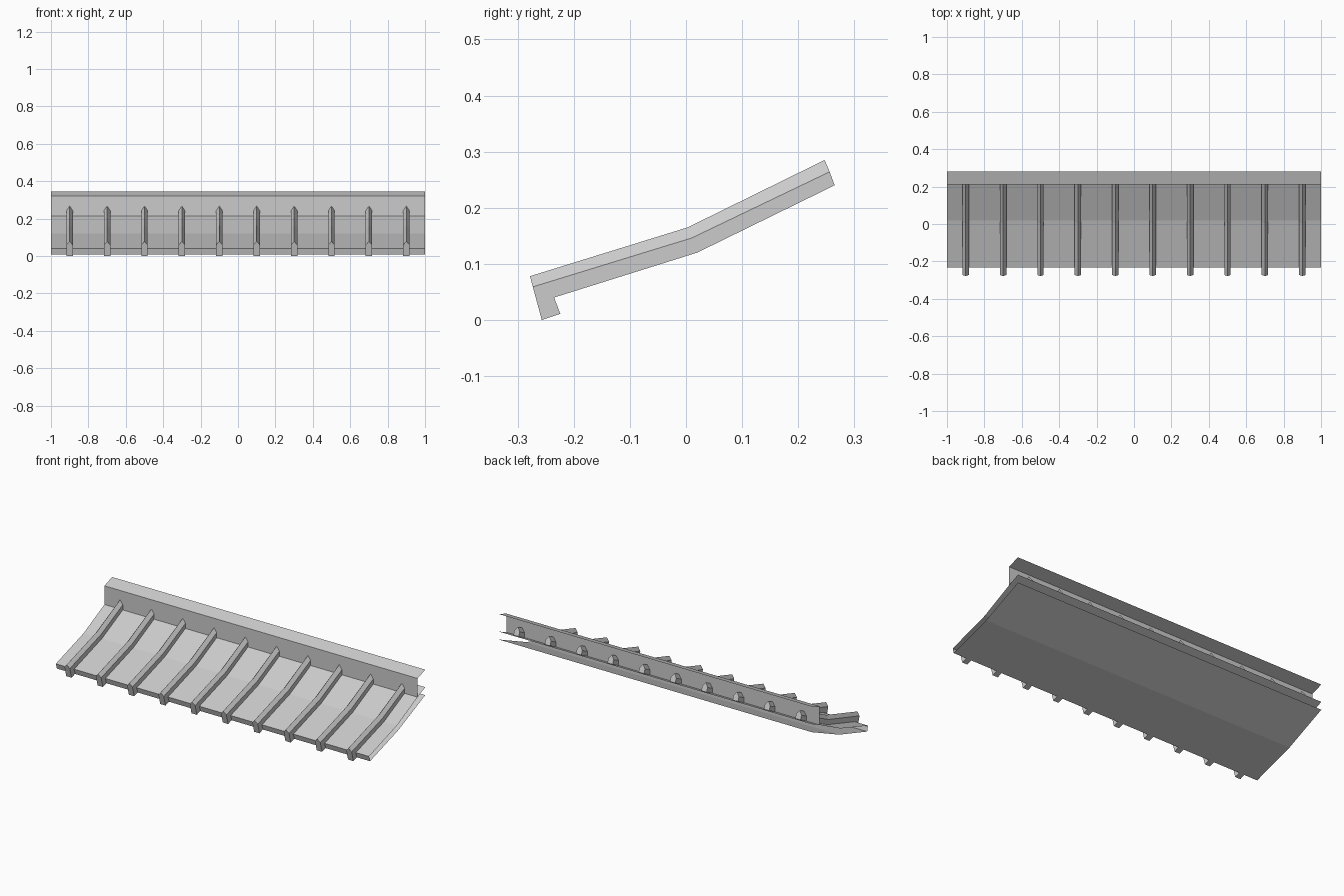
import bpy, bmesh

if "Cube" in bpy.data.objects:
    bpy.data.objects.remove(bpy.data.objects["Cube"])


def finish(name, bm):
    bmesh.ops.recalc_face_normals(bm, faces=bm.faces)
    mesh = bpy.data.meshes.new(name)
    bm.to_mesh(mesh)
    bm.free()
    obj = bpy.data.objects.new(name, mesh)
    bpy.context.collection.objects.link(obj)
    return obj


def sheet(name, profile):
    """Open thin sheet: a (y, z) profile swept along x."""
    bm = bmesh.new()
    left, right = [[bm.verts.new((x, y, z)) for y, z in profile] for x in (-1, 1)]
    for i in range(len(profile) - 1):
        bm.faces.new((left[i], right[i], right[i + 1], left[i + 1]))
    return finish(name, bm)


# Side profiles (y, z) of a rib: ridge, shoulders and underside with front hook
RIDGE = [(-0.278, 0.078), (0.003, 0.165), (0.247, 0.285)]
SHOULDER = [(-0.273, 0.059), (0.010, 0.146), (0.256, 0.264)]
UNDER = [(0.265, 0.24), (0.02, 0.12), (-0.235, 0.04), (-0.224, 0.011), (-0.257, 0.0)]
HALF_WIDTH = 0.017


def rib(name, x):
    bm = bmesh.new()
    ridge = [bm.verts.new((x, y, z)) for y, z in RIDGE]
    a, b = [[bm.verts.new((x + s * HALF_WIDTH, y, z)) for y, z in SHOULDER + UNDER]
            for s in (-1, 1)]
    for side in (a, b):
        bm.faces.new(side)
        for i in range(2):
            bm.faces.new((side[i], side[i + 1], ridge[i + 1], ridge[i]))
    for i in range(3, 7):
        bm.faces.new((a[i], a[i + 1], b[i + 1], b[i]))
    # house-shaped end caps
    bm.faces.new((a[7], a[0], ridge[0], b[0], b[7]))
    bm.faces.new((a[3], a[2], ridge[2], b[2], b[3]))
    return finish(name, bm)


# Roof deck: top skin, front lip and bottom skin, open at the ends and back
sheet("roof_deck", [(0.28, 0.244), (0.21, 0.213), (0.02, 0.12), (-0.233, 0.04),
                    (-0.224, 0.009), (0.03, 0.088), (0.28, 0.198)])

# Upright board with the sloped flashing strip on top
sheet("back_board", [(0.21, 0.213), (0.21, 0.321), (0.28, 0.345)])

# Ten ribs across the width
for n in range(10):
    rib(f"rib_{n + 1}", -0.9 + 0.2 * n)
